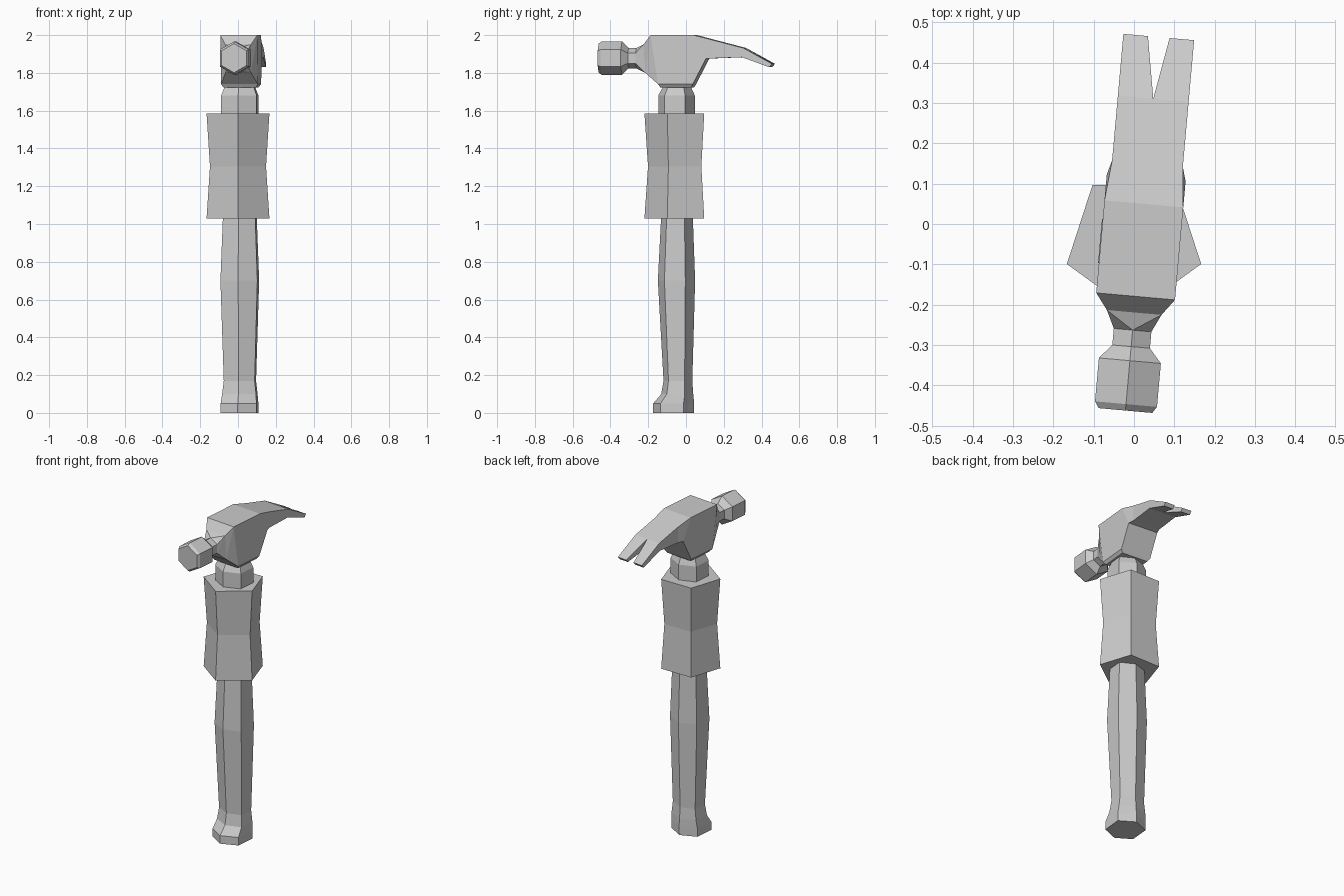
import bpy, bmesh
from math import sin, cos, pi, radians
from mathutils import Matrix

if "Cube" in bpy.data.objects:
    bpy.data.objects.remove(bpy.data.objects["Cube"])

# The head and handle are turned slightly about the vertical axis
TURN = Matrix.Translation((0.02, 0, 0)) @ Matrix.Rotation(radians(-5.1), 4, 'Z')


def finish(bm, name, turned=True):
    bmesh.ops.remove_doubles(bm, verts=bm.verts[:], dist=1e-5)
    bmesh.ops.recalc_face_normals(bm, faces=bm.faces[:])
    if turned:
        bm.transform(TURN)
    me = bpy.data.meshes.new(name)
    bm.to_mesh(me)
    bm.free()
    ob = bpy.data.objects.new(name, me)
    bpy.context.collection.objects.link(ob)
    return ob


def loft(name, rings, turned=True):
    """Skin a stack of equal-sized rings and cap both ends."""
    bm = bmesh.new()
    vs = [[bm.verts.new(p) for p in r] for r in rings]
    n = len(vs[0])
    for a, b in zip(vs, vs[1:]):
        for i in range(n):
            j = (i + 1) % n
            bm.faces.new((a[i], a[j], b[j], b[i]))
    bm.faces.new(vs[0])
    bm.faces.new(vs[-1])
    return finish(bm, name, turned)


def hull(name, pts):
    """Convex piece through the given points."""
    bm = bmesh.new()
    for p in pts:
        bm.verts.new(p)
    res = bmesh.ops.convex_hull(bm, input=bm.verts[:])
    bmesh.ops.dissolve_limit(bm, angle_limit=radians(1), verts=bm.verts[:], edges=bm.edges[:])
    return finish(bm, name)


def section(top, bottom, h, x0=None):
    """Four-cornered slice of the head, from a top and a bottom (y, z) point."""
    x0 = -h if x0 is None else x0
    return [(x0, *top), (h, *top), (h, *bottom), (x0, *bottom)]


# Handle: six-sided, with flared butt and belly (z, front y, back y, half width)
def handle_ring(z, f, b, h):
    d = 0.22 * (b - f)
    o = -0.006
    return [(o, f, z), (o + h, f + d, z), (o + h, b - d, z),
            (o, b, z), (o - h, b - d, z), (o - h, f + d, z)]


loft("handle", [handle_ring(*r) for r in (
    (0, -0.175, 0.043, 0.095), (0.05, -0.175, 0.043, 0.095),
    (0.10, -0.132, 0.038, 0.09), (0.17, -0.12, 0.033, 0.082),
    (0.70, -0.15, 0.048, 0.098), (1.03, -0.133, 0.036, 0.086),
    (1.55, -0.148, 0.046, 0.094), (1.68, -0.148, 0.046, 0.094),
    (1.74, -0.115, 0.02, 0.072))])

# Sleeve: five-sided, pinched at the waist
loft("handle_sleeve", [
    [(r * sin(2 * pi * i / 5), -0.045 - r * cos(2 * pi * i / 5), z) for i in range(5)]
    for z, r in ((1.03, 0.175), (1.305, 0.156), (1.585, 0.175))], turned=False)


# Striking face and neck: hexagon with points up and down
def hexagon(y, r):
    return [(r * sin(pi * i / 3), y, 1.878 + r * cos(pi * i / 3)) for i in range(6)]


loft("striking_face", [hexagon(y, r) for y, r in (
    (-0.464, 0.077), (-0.448, 0.089), (-0.34, 0.089), (-0.305, 0.054), (-0.264, 0.054))])

# Head block and the flare that joins it to the neck
flare = section((-0.22, 1.95), (-0.21, 1.80), 0.068)
front = section((-0.18, 2.0), (-0.14, 1.74), 0.098)
back = section((0.05, 2.0), (0.045, 1.74), 0.098)
hull("neck_flare", hexagon(-0.264, 0.054) + flare)
claw_root = section((0.05, 2.0), (0.115, 1.875), 0.098)
hull("head_block", flare + front + back + claw_root)
hull("head_collar", [(s * h, y, z) for s in (-1, 1) for h, y, z in (
    (0.098, -0.14, 1.74), (0.098, 0.045, 1.74), (0.085, -0.128, 1.722), (0.085, 0.035, 1.722))])

# Claw: solid root, then two mirrored prongs around a V slot
claw_mid = section((0.15, 1.974), (0.15, 1.877), 0.088)
claw_fork = section((0.312, 1.932), (0.305, 1.883), 0.088)
loft("claw_root", [claw_root, claw_mid, claw_fork])
prong = section((0.312, 1.932), (0.305, 1.883), 0.088, 0) + \
    section((0.465, 1.848), (0.45, 1.83), 0.088, 0.027)
for side, s in (("left", -1), ("right", 1)):
    hull("claw_prong_" + side, [(s * x, y, z) for x, y, z in prong])
